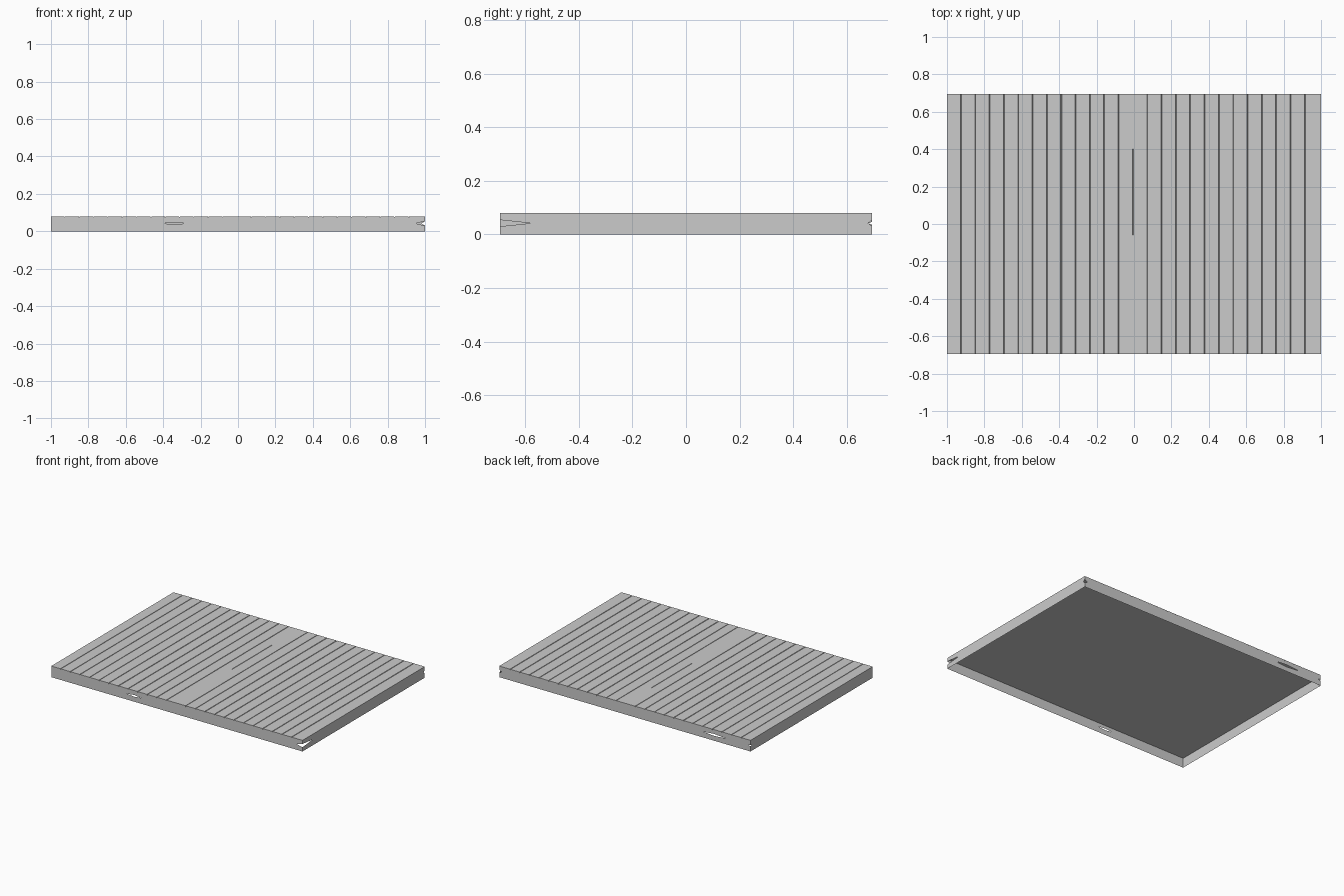
import bpy, bmesh, random

if "Cube" in bpy.data.objects:
    bpy.data.objects.remove(bpy.data.objects["Cube"])
random.seed(4)

HX, HY, TOP, DECK = 1.0, 0.695, 0.08, 0.07

grey = bpy.data.materials.new("plain_grey")
grey.use_nodes = True
tone = (0.6, 0.6, 0.6, 1)
grey.diffuse_color = tone
bsdf = next(n for n in grey.node_tree.nodes if n.type == "BSDF_PRINCIPLED")
bsdf.inputs["Base Color"].default_value = tone
bsdf.inputs["Roughness"].default_value = 0.8


def make(name, bm):
    mesh = bpy.data.meshes.new(name)
    bm.to_mesh(mesh)
    bm.free()
    mesh.materials.append(grey)
    ob = bpy.data.objects.new(name, mesh)
    bpy.context.collection.objects.link(ob)
    return ob


# Deck slab
bm = bmesh.new()
bmesh.ops.create_cube(bm, size=1)
for v in bm.verts:
    v.co = (v.co.x * 2 * HX, v.co.y * 2 * HY, DECK if v.co.z < 0 else TOP)
deck = make("plank_deck", bm)


# V-shaped grooves between the planks
def add_groove(bm, x, y0, y1, half, depth):
    rise = 0.004
    wide = half * (depth + rise) / depth
    profile = [(x - wide, TOP + rise), (x, TOP - depth), (x + wide, TOP + rise)]
    a, b = [[bm.verts.new((px, y, pz)) for px, pz in profile] for y in (y0, y1)]
    bm.faces.new(a)
    bm.faces.new(b[::-1])
    for i in range(3):
        j = (i + 1) % 3
        bm.faces.new((a[j], a[i], b[i], b[j]))


bm = bmesh.new()
for i in range(-12, 13):
    x = -0.006 + i * 0.0766
    half = random.uniform(0.002, 0.003)
    if i == 0:
        add_groove(bm, x, -0.06, 0.4, half, 0.005)
    else:
        add_groove(bm, x, -HY - 0.02, HY + 0.02, half, 0.007)
bmesh.ops.recalc_face_normals(bm, faces=bm.faces)
cutter = make("groove_cutter", bm)
cutter.hide_render = True
cutter.hide_viewport = True

cut = deck.modifiers.new("grooves", "BOOLEAN")
cut.operation = "DIFFERENCE"
cut.solver = "EXACT"
cut.object = cutter

# Open skirt: a thin sheet around the rim, split by narrow cracks
# Each station is x, y and the half height of the crack there
stations = [
    (-HX, -HY, 0), (-0.40, -HY, 0), (-0.34, -HY, 0.006), (-0.28, -HY, 0),
    (0.95, -HY, 0), (HX, -HY, 0.012), (HX, -0.58, 0),
    (HX, 0.68, 0), (HX, HY, 0.012), (0.98, HY, 0),
    (-0.62, HY, 0), (-0.71, HY, 0.007), (-0.81, HY, 0),
    (-0.98, HY, 0), (-HX, HY, 0.005), (-HX, 0.68, 0),
]
CRACK = 0.042
bm = bmesh.new()
columns = [[bm.verts.new((x, y, z)) for z in (0, CRACK - g, CRACK + g, DECK)]
           for x, y, g in stations]
for a, b in zip(columns, columns[1:] + columns[:1]):
    for k in (0, 2):
        bm.faces.new((a[k], b[k], b[k + 1], a[k + 1]))
bmesh.ops.remove_doubles(bm, verts=bm.verts, dist=0.0001)
make("side_skirt", bm)
